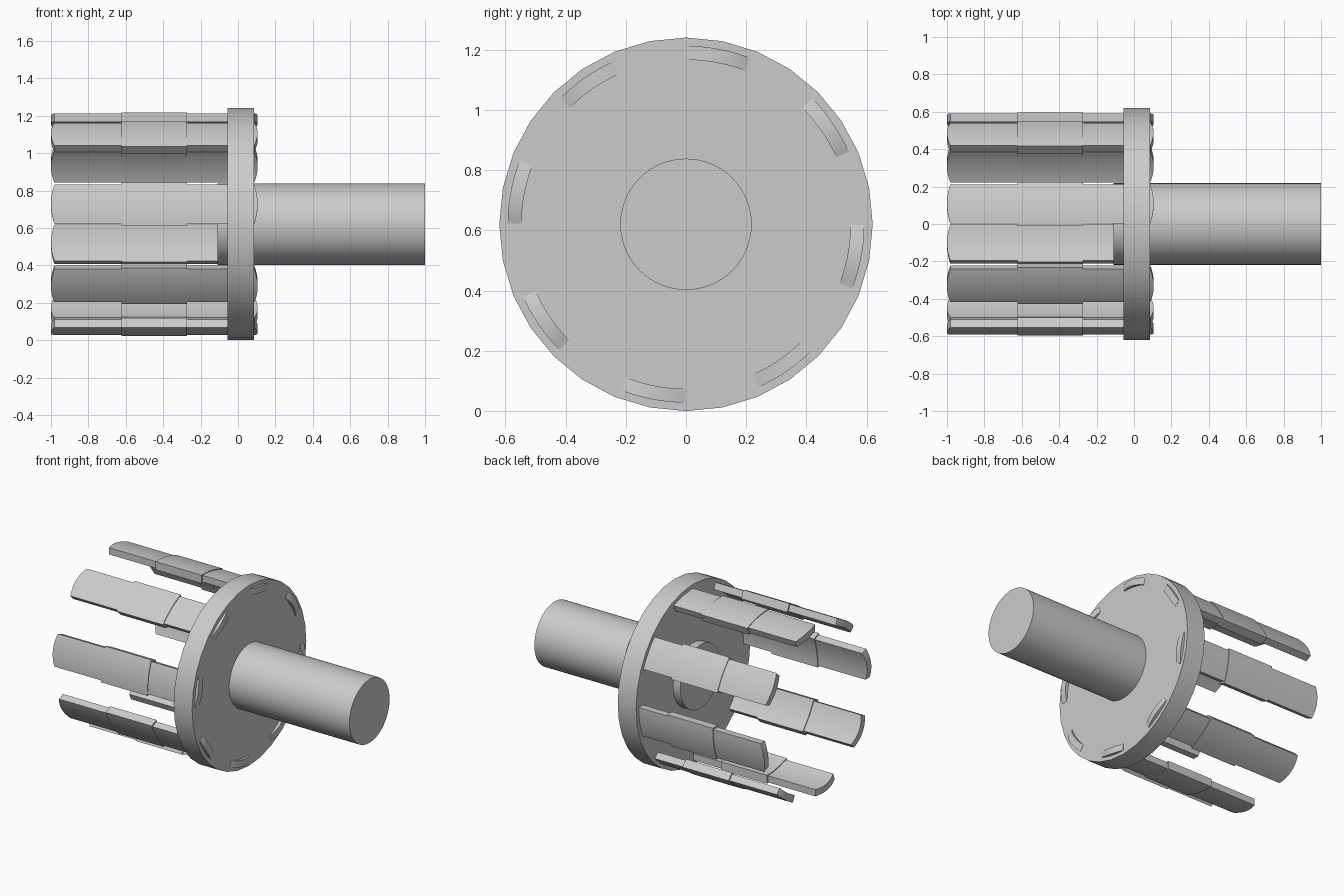
import bpy, bmesh, math

if "Cube" in bpy.data.objects:
    bpy.data.objects.remove(bpy.data.objects["Cube"], do_unlink=True)

AXIS_Z = 0.62      # height of the shaft axis
COUNT = 8          # fingers around the disc
ARC_STEPS = 10

grey = bpy.data.materials.new("plain_grey")
grey.use_nodes = True
colour = (0.6, 0.6, 0.6, 1)
grey.diffuse_color = colour
grey.node_tree.nodes["Principled BSDF"].inputs["Base Color"].default_value = colour


def smooth(obj):
    bpy.ops.object.select_all(action="DESELECT")
    obj.select_set(True)
    bpy.context.view_layer.objects.active = obj
    bpy.ops.object.shade_smooth_by_angle(angle=math.radians(30))


def cylinder(name, x0, x1, radius, sides):
    bpy.ops.mesh.primitive_cylinder_add(
        vertices=sides, radius=radius, depth=x1 - x0,
        location=((x0 + x1) / 2, 0, AXIS_Z), rotation=(0, math.pi / 2, 0))
    obj = bpy.context.object
    obj.name = name
    obj.data.materials.append(grey)
    smooth(obj)


def curved_bar(bm, x0, x1, r_in, r_out, half, bulge):
    """Arc-section bar along x, with ends bowed outward by bulge."""
    rows = []
    for i in range(ARC_STEPS + 1):
        t = 2 * i / ARC_STEPS - 1
        a = math.radians(half) * t
        inset = bulge * t * t
        corners = ((x0 + inset, r_in), (x1 - inset, r_in),
                   (x1 - inset, r_out), (x0 + inset, r_out))
        rows.append([bm.verts.new((x, r * math.cos(a), r * math.sin(a)))
                     for x, r in corners])
    for a, b in zip(rows, rows[1:]):
        for k in range(4):
            n = (k + 1) % 4
            bm.faces.new((a[k], a[n], b[n], b[k]))
    bm.faces.new(rows[0])
    bm.faces.new(rows[-1])


# Disc and the shaft passing through it
cylinder("disc", -0.055, 0.085, 0.62, 32)
cylinder("shaft", -0.11, 1.0, 0.218, 64)

# One finger: long bar through the disc with a thicker sleeve
bm = bmesh.new()
curved_bar(bm, -1.0, 0.105, 0.546, 0.592, 10.4, 0.018)
curved_bar(bm, -0.622, -0.272, 0.54, 0.597, 11.4, 0.0)
bmesh.ops.recalc_face_normals(bm, faces=bm.faces)
mesh = bpy.data.meshes.new("finger")
bm.to_mesh(mesh)
bm.free()
mesh.materials.append(grey)

# Ring of fingers sharing the mesh
for i in range(COUNT):
    finger = bpy.data.objects.new(f"finger_{i + 1}", mesh)
    finger.location.z = AXIS_Z
    finger.rotation_euler.x = math.radians(-10.6 + i * 360 / COUNT)
    bpy.context.collection.objects.link(finger)
    if i == 0:
        smooth(finger)
